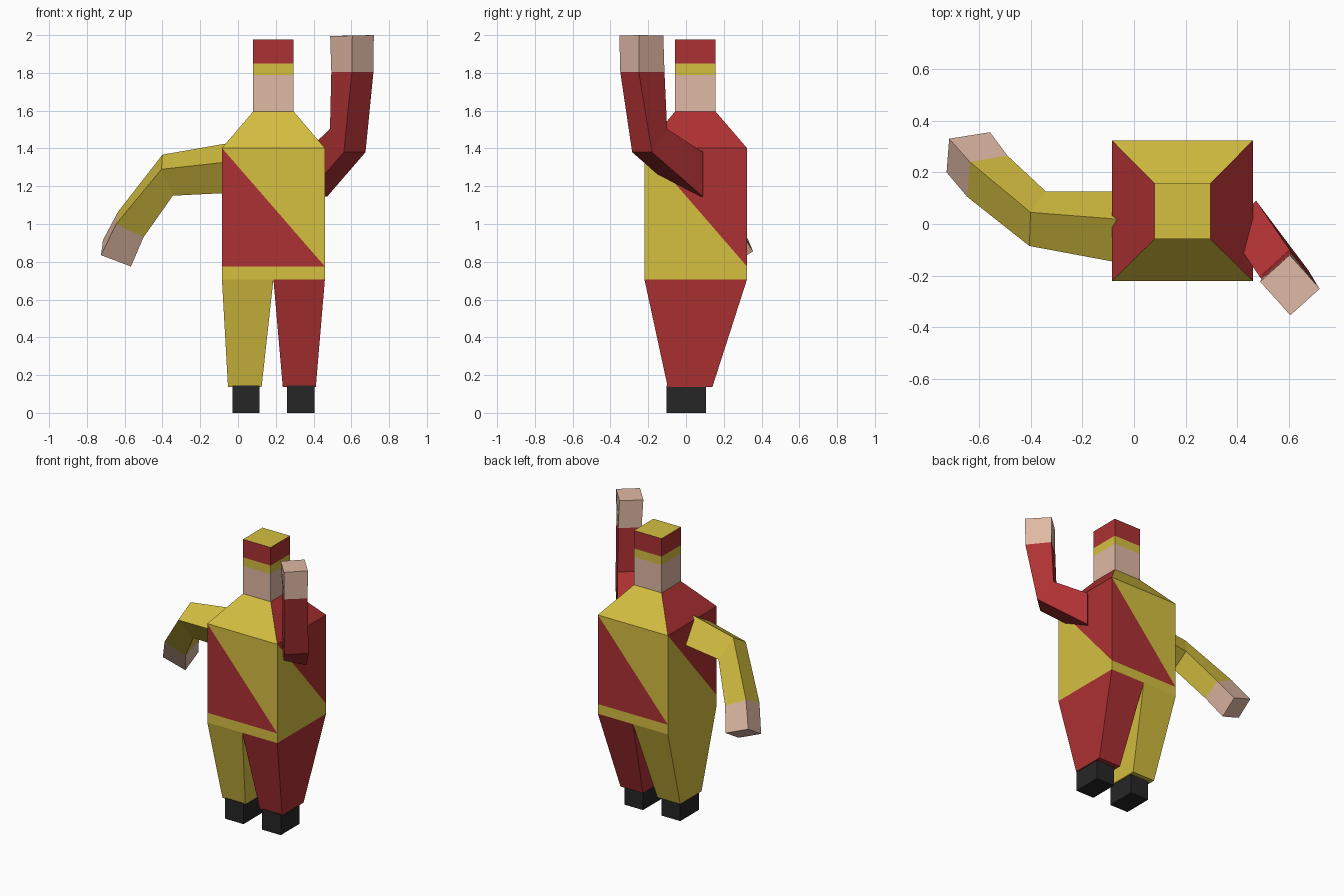
import bpy, bmesh

if "Cube" in bpy.data.objects:
    bpy.data.objects.remove(bpy.data.objects["Cube"])


def srgb(*c):
    return tuple(((v / 255 + 0.055) / 1.055) ** 2.4 for v in c) + (1.0,)


def material(name, *c):
    m = bpy.data.materials.new(name)
    m.diffuse_color = srgb(*c)
    m.use_nodes = True
    m.node_tree.nodes["Principled BSDF"].inputs["Base Color"].default_value = m.diffuse_color
    return m


RED = material("red", 174, 49, 51)
YELLOW = material("yellow", 213, 191, 64)
SKIN = material("skin", 224, 184, 164)
BLACK = material("black", 38, 38, 38)
MATS = [RED, YELLOW, SKIN, BLACK]
R, Y, S, K = range(4)


def finish(bm, name):
    bmesh.ops.recalc_face_normals(bm, faces=bm.faces)
    me = bpy.data.meshes.new(name)
    bm.to_mesh(me)
    bm.free()
    for m in MATS:
        me.materials.append(m)
    ob = bpy.data.objects.new(name, me)
    bpy.context.collection.objects.link(ob)
    return ob


def rect(x0, x1, y0, y1, z):
    return [(x0, y0, z), (x1, y0, z), (x1, y1, z), (x0, y1, z)]


def loft(name, rings, colours, cap_start=None, cap_end=None):
    """Skin four-sided rings; one colour per segment."""
    bm = bmesh.new()
    vs = [[bm.verts.new(p) for p in ring] for ring in rings]
    for a, b, c in zip(vs, vs[1:], colours):
        for i in range(4):
            j = (i + 1) % 4
            bm.faces.new((a[i], a[j], b[j], b[i])).material_index = c
    bm.faces.new(vs[0]).material_index = colours[0] if cap_start is None else cap_start
    bm.faces.new(vs[-1]).material_index = colours[-1] if cap_end is None else cap_end
    return finish(bm, name)


def corner_ring(a, b, c):
    """Parallelogram from three consecutive corners."""
    return [a, b, c, tuple(p + r - q for p, q, r in zip(a, b, c))]


# Torso: hem band, diagonally split sides and sloping shoulders
bm = bmesh.new()
X0, X1, Y0, Y1 = -0.085, 0.46, -0.22, 0.323
levels = [rect(X0, X1, Y0, Y1, z) for z in (0.707, 0.775, 1.402)]
levels.append(rect(0.08, 0.295, -0.058, 0.157, 1.595))
low, hem, top, neck = [[bm.verts.new(p) for p in r] for r in levels]
for i in range(4):
    j = (i + 1) % 4
    main, other = (Y, R) if i % 2 == 0 else (R, Y)
    for verts, c in (((low[i], low[j], hem[j], hem[i]), Y),
                     ((hem[i], hem[j], top[i]), other),
                     ((top[i], hem[j], top[j]), main),
                     ((top[i], top[j], neck[j], neck[i]), main)):
        bm.faces.new(verts).material_index = c
bm.faces.new(low).material_index = Y
bm.faces.new(neck).material_index = S
finish(bm, "torso")

# Head with banded cap
loft("head", [rect(0.08, 0.295, -0.058, 0.157, z) for z in (1.595, 1.79, 1.85, 1.977)],
     [S, Y, R], cap_end=Y)

# Tapered legs and block feet
for side, c, top_x, low_x, foot_x in (
        ("left", Y, (-0.085, 0.1875), (-0.053, 0.125), (-0.03, 0.115)),
        ("right", R, (0.1875, 0.46), (0.237, 0.412), (0.26, 0.405))):
    loft(side + "_leg", [rect(*low_x, -0.097, 0.14, 0.138),
                         rect(*top_x, Y0, Y1, 0.707)], [c])
    loft(side + "_foot", [rect(*foot_x, -0.103, 0.107, z) for z in (0, 0.145)], [K])

# Lowered arm: shoulder, elbow, wrist, hand end (front, top, back corners)
loft("left_arm", [
    corner_ring((-0.04, -0.153, 1.33), (-0.04, 0.017, 1.43), (-0.04, 0.125, 1.265)),
    corner_ring((-0.405, -0.085, 1.29), (-0.40, 0.045, 1.367), (-0.34, 0.125, 1.227)),
    corner_ring((-0.645, 0.105, 1.0), (-0.635, 0.24, 1.065), (-0.49, 0.265, 0.995)),
    corner_ring((-0.725, 0.20, 0.835), (-0.715, 0.33, 0.915), (-0.557, 0.355, 0.855)),
], [Y, Y, S])

# Raised arm: outer back, outer front, inner front corners
loft("right_arm", [
    corner_ring((0.472, 0.09, 1.145), (0.357, -0.015, 1.145), (0.357, -0.015, 1.38)),
    corner_ring((0.675, -0.18, 1.38), (0.56, -0.285, 1.38), (0.487, -0.205, 1.503)),
    corner_ring((0.717, -0.25, 1.805), (0.603, -0.348, 1.805), (0.494, -0.212, 1.805)),
    corner_ring((0.719, -0.25, 2.0), (0.605, -0.353, 1.997), (0.488, -0.223, 1.995)),
], [R, R, S])
